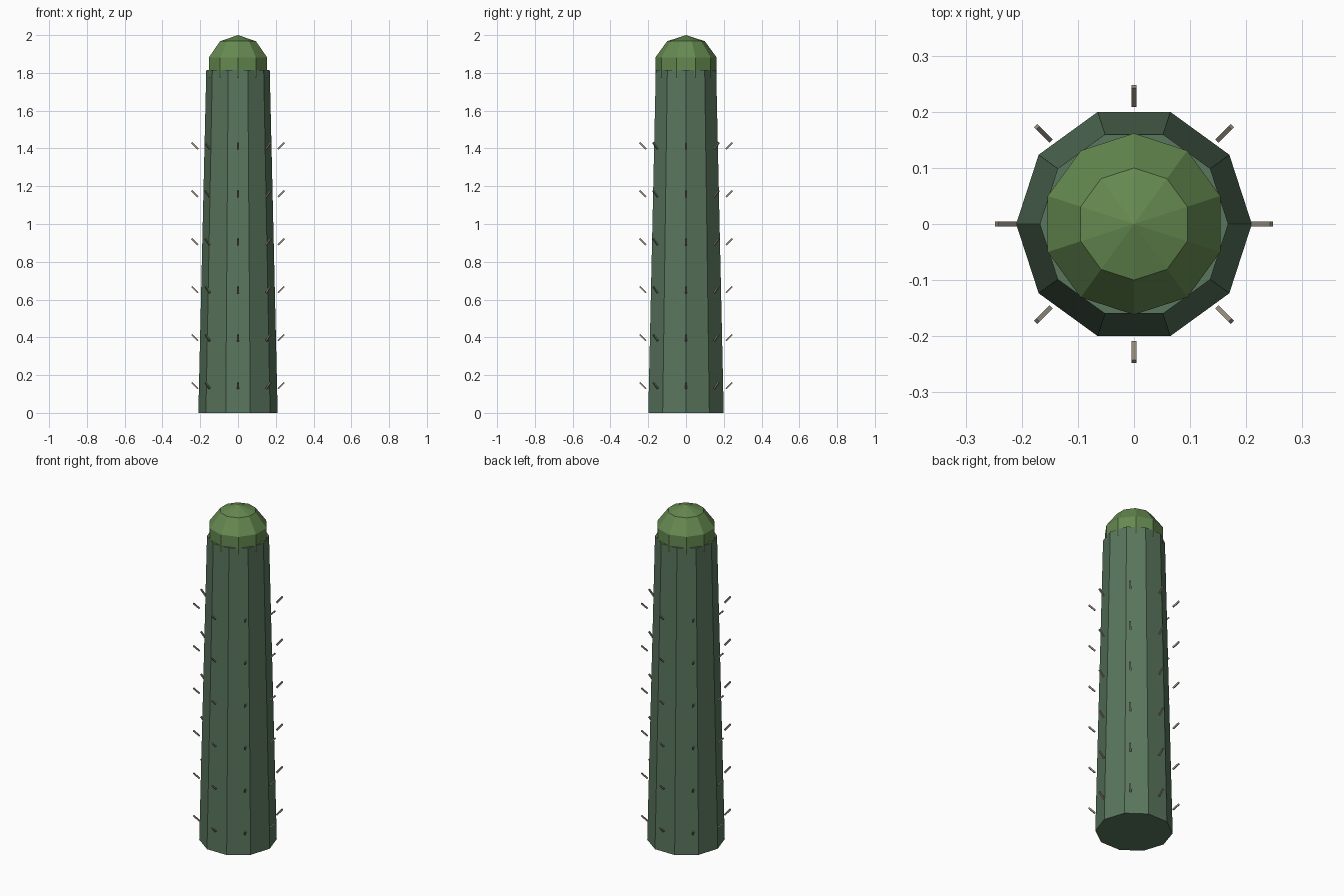
import bpy, bmesh, math
from mathutils import Matrix

if "Cube" in bpy.data.objects:
    bpy.data.objects.remove(bpy.data.objects["Cube"])


def material(name, rgb):
    m = bpy.data.materials.new(name)
    m.diffuse_color = (*rgb, 1)
    m.use_nodes = True
    m.node_tree.nodes["Principled BSDF"].inputs["Base Color"].default_value = m.diffuse_color
    return m


def add_object(name, bm, mat):
    me = bpy.data.meshes.new(name)
    bmesh.ops.recalc_face_normals(bm, faces=bm.faces)
    bm.to_mesh(me)
    bm.free()
    me.materials.append(mat)
    ob = bpy.data.objects.new(name, me)
    bpy.context.collection.objects.link(ob)


SIDES = 10

# Tapered ten-sided trunk
bm = bmesh.new()
bmesh.ops.create_cone(bm, cap_ends=True, segments=SIDES, radius1=0.21, radius2=0.168,
                      depth=1.815, matrix=Matrix.Translation((0, 0, 1.815 / 2)))
# Put corners on the x axis
first = max(bm.verts, key=lambda v: v.co.x).co
turn = -math.atan2(first.y, first.x)
bmesh.ops.rotate(bm, verts=bm.verts, matrix=Matrix.Rotation(turn, 3, 'Z'))
add_object("trunk", bm, material("trunk_green", (0.10, 0.18, 0.11)))

# Low-poly rounded tip, sunk into the trunk
bm = bmesh.new()
bmesh.ops.create_uvsphere(bm, u_segments=SIDES, v_segments=5, radius=0.17,
                          matrix=Matrix.Translation((0, 0, 1.83)))
add_object("tip", bm, material("tip_green", (0.13, 0.25, 0.08)))

# Spines: six rings of eight, leaning 45 degrees outward
bm = bmesh.new()
for row in range(6):
    for k in range(8):
        place = (Matrix.Rotation(k * math.pi / 4, 4, 'Z')
                 @ Matrix.Translation((0.2285, 0, 0.145 + row * 0.2537))
                 @ Matrix.Rotation(math.pi / 4, 4, 'Y'))
        bmesh.ops.create_cone(bm, cap_ends=True, segments=4, radius1=0.006, radius2=0.006,
                              depth=0.047, matrix=place @ Matrix.Rotation(math.pi / 4, 4, 'Z'))
add_object("spines", bm, material("spine_tan", (0.30, 0.26, 0.20)))
